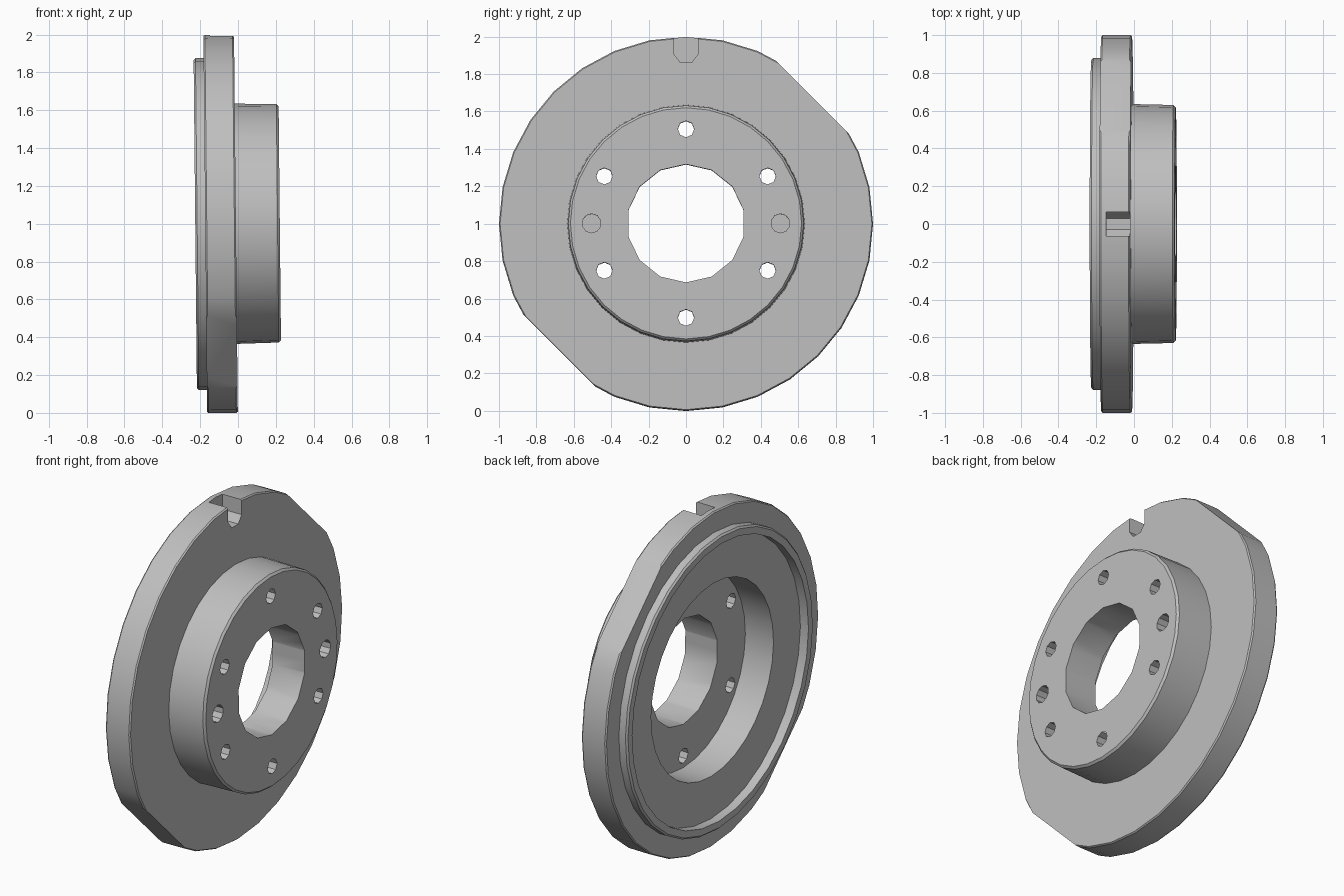
import bpy, bmesh, math
from mathutils import Matrix

cube = bpy.data.objects.get("Cube")
if cube:
    bpy.data.objects.remove(cube, do_unlink=True)

steel = bpy.data.materials.new("grey_steel")
steel.use_nodes = True
GREY = (0.52, 0.52, 0.52, 1)
steel.diffuse_color = GREY
steel.node_tree.nodes["Principled BSDF"].inputs["Base Color"].default_value = GREY


def make_object(name, bm):
    bmesh.ops.recalc_face_normals(bm, faces=bm.faces[:])
    mesh = bpy.data.meshes.new(name)
    bm.to_mesh(mesh)
    bm.free()
    mesh.materials.append(steel)
    obj = bpy.data.objects.new(name, mesh)
    bpy.context.collection.objects.link(obj)
    return obj


def circle(radius, sides, y=0, z=0):
    turn = 2 * math.pi / sides
    return [(y + radius * math.sin(i * turn), z + radius * math.cos(i * turn))
            for i in range(sides)]


def lathe(name, profile, sides):
    """Closed (x, radius) profile turned around the x axis."""
    bm = bmesh.new()
    rings = [[bm.verts.new((x, y, z)) for y, z in circle(r, sides)] for x, r in profile]
    for a, b in zip(rings, rings[1:] + rings[:1]):
        for i in range(sides):
            j = (i + 1) % sides
            bm.faces.new((a[i], a[j], b[j], b[i]))
    return make_object(name, bm)


def prism(name, outline, x0, x1):
    """Outline in (y, z) extruded along x."""
    bm = bmesh.new()
    a = [bm.verts.new((x0, y, z)) for y, z in outline]
    b = [bm.verts.new((x1, y, z)) for y, z in outline]
    bm.faces.new(a)
    bm.faces.new(b)
    for i in range(len(a)):
        j = (i + 1) % len(a)
        bm.faces.new((a[i], a[j], b[j], b[i]))
    return make_object(name, bm)


# Key planes along the axis
RIM, FLANGE_BACK, FLANGE_FRONT, HUB_FLOOR, HUB = -0.226, -0.173, -0.011, 0.012, 0.221

# Turned body: hub, flange, raised rim, shallow recess and deep pocket
profile = [
    (HUB, 0.2), (HUB, 0.618), (HUB - 0.012, 0.63), (FLANGE_FRONT, 0.635),
    (FLANGE_FRONT, 0.994), (FLANGE_FRONT - 0.008, 1.0),
    (FLANGE_BACK + 0.008, 1.0), (FLANGE_BACK, 0.994),
    (FLANGE_BACK, 0.878), (RIM + 0.01, 0.878), (RIM, 0.868),
    (RIM, 0.828), (FLANGE_BACK, 0.828),
    (FLANGE_BACK, 0.575), (HUB_FLOOR, 0.575), (HUB_FLOOR, 0.2),
]
body = lathe("flanged_hub", profile, 32)

# Centre bore
cutters = [prism("bore_cutter", circle(0.316, 14), -0.1, 0.4)]

# Six through bolt holes and two blind dowel holes
for i in range(6):
    a = math.radians(60 * i + 30)
    cutters.append(prism("bolt_hole_cutter", circle(
        0.044, 8, 0.504 * math.cos(a), 0.504 * math.sin(a)), -0.1, 0.4))
for side in (-1, 1):
    cutters.append(prism("dowel_hole_cutter", circle(0.051, 10, side * 0.505), 0.1, 0.4))

# Locating slot in the top of the flange, open to the hub side
slot = [(-0.063, 1.1), (-0.063, 0.905), (-0.03, 0.862),
        (0.03, 0.862), (0.063, 0.905), (0.063, 1.1)]
cutters.append(prism("slot_cutter", slot, -0.137, 0.1))

# Two opposite flats on the flange edge
for angle in (45, 225):
    flat = prism("flat_cutter", [(-0.6, 0.957), (0.6, 0.957), (0.6, 1.3), (-0.6, 1.3)], -0.4, 0.4)
    flat.data.transform(Matrix.Rotation(math.radians(-angle), 4, "X"))
    cutters.append(flat)

# Cut the body, then drop the cutters
bpy.context.view_layer.objects.active = body
for cutter in cutters:
    cutter.hide_render = True
    mod = body.modifiers.new("cut", "BOOLEAN")
    mod.operation = "DIFFERENCE"
    mod.solver = "EXACT"
    mod.object = cutter
    bpy.ops.object.modifier_apply(modifier=mod.name)
    bpy.data.objects.remove(cutter, do_unlink=True)

# Slight lean, then stand on the ground
body.data.transform(Matrix.Translation((0, 0, 1)) @ Matrix.Rotation(-0.01, 4, "Y"))
bpy.ops.object.select_all(action="DESELECT")
body.select_set(True)
bpy.ops.object.shade_smooth_by_angle(angle=math.radians(30))
